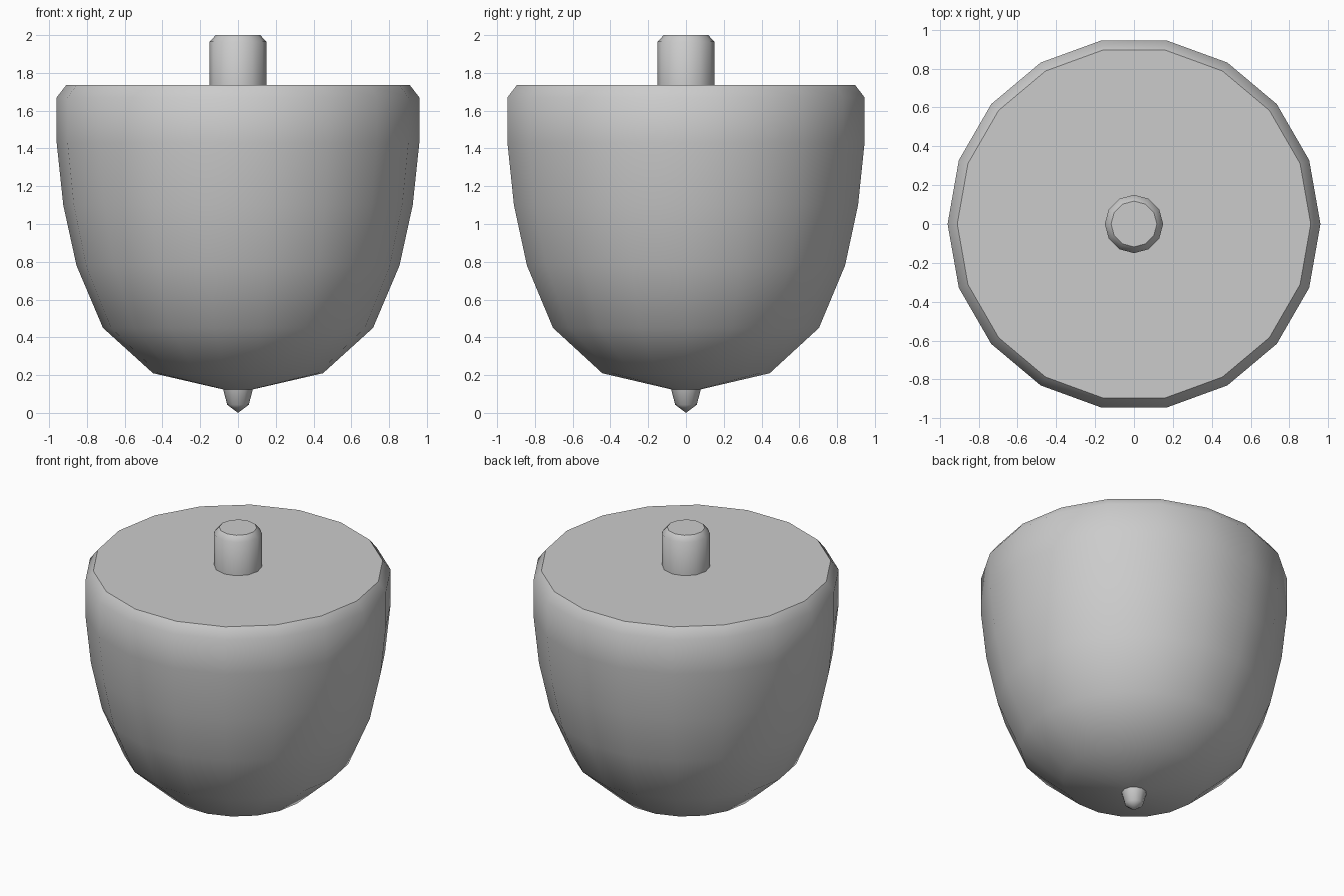
import bpy, bmesh
from math import cos, sin, tau, radians

if "Cube" in bpy.data.objects:
    bpy.data.objects.remove(bpy.data.objects["Cube"])


def lathe(name, profile, sides):
    """Revolve (radius, z) points, top to bottom, about z; radius 0 is a pole."""
    bm = bmesh.new()
    rings = []
    for r, z in profile:
        if r == 0:
            rings.append([bm.verts.new((0, 0, z))])
        else:
            rings.append([bm.verts.new((r * cos(tau * i / sides), r * sin(tau * i / sides), z))
                          for i in range(sides)])
    for a, b in zip(rings, rings[1:]):
        for i in range(sides):
            j = (i + 1) % sides
            if len(b) == 1:
                bm.faces.new((a[i], b[0], a[j]))
            else:
                bm.faces.new((a[i], b[i], b[j], a[j]))
    # Flat caps on open ends
    for ring in (rings[0], rings[-1]):
        if len(ring) > 1:
            bm.faces.new(ring)
    bmesh.ops.recalc_face_normals(bm, faces=bm.faces[:])
    mesh = bpy.data.meshes.new(name)
    bm.to_mesh(mesh)
    bm.free()
    obj = bpy.data.objects.new(name, mesh)
    bpy.context.collection.objects.link(obj)
    bpy.ops.object.select_all(action='DESELECT')
    obj.select_set(True)
    bpy.context.view_layer.objects.active = obj
    bpy.ops.object.shade_smooth_by_angle(angle=radians(44))
    return obj


# Bowl-shaped body with a chamfered flat top
lathe("body", [(0.91, 1.735), (0.96, 1.67), (0.96, 1.43), (0.925, 1.10), (0.855, 0.78),
               (0.715, 0.45), (0.45, 0.21), (0.06, 0.12)], 18)

# Handle peg on top
lathe("stem", [(0.118, 2.0), (0.15, 1.965), (0.15, 1.72)], 12)

# Small pointed foot
lathe("tip", [(0.08, 0.13), (0.057, 0.043), (0, 0)], 12)
